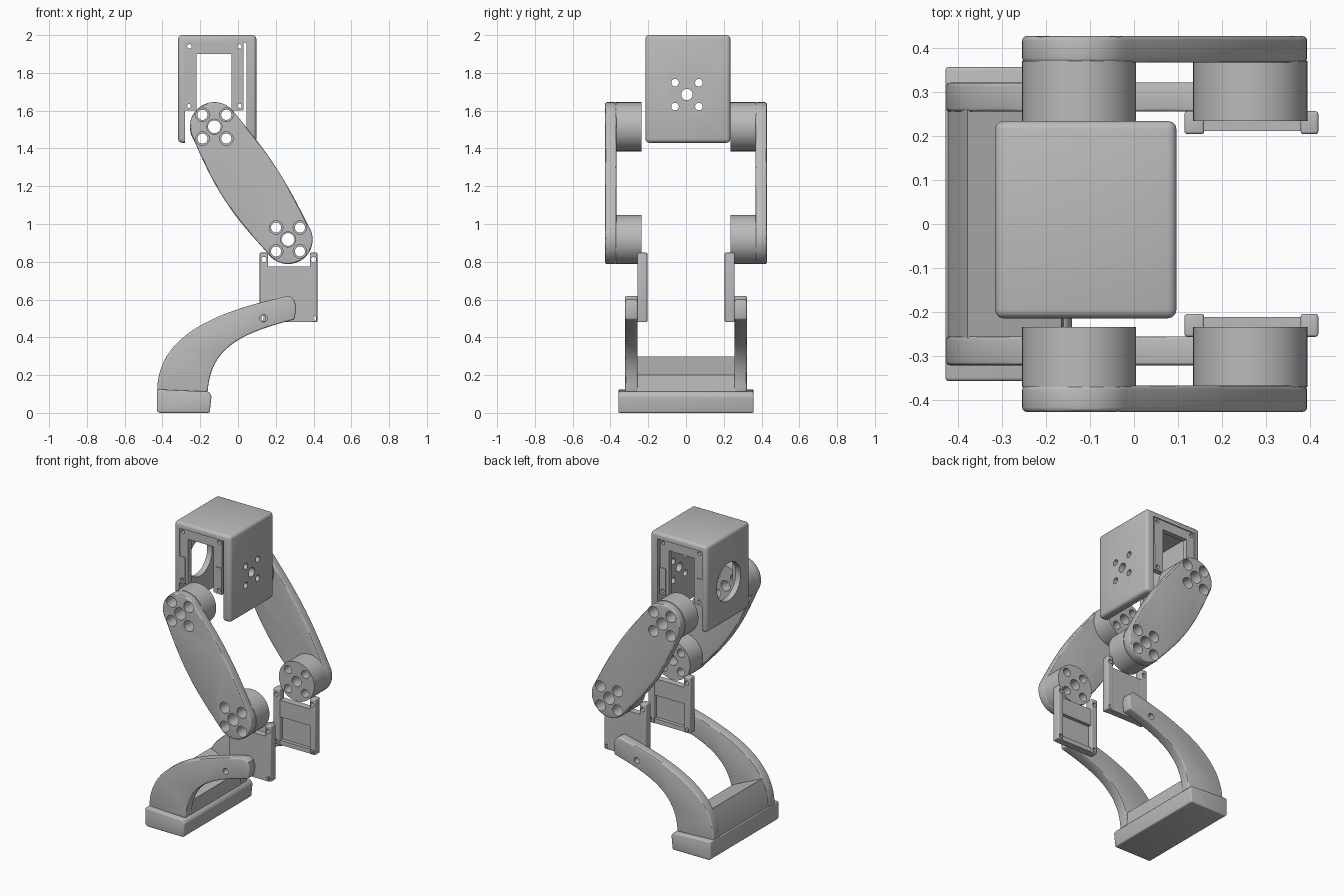
import bpy, bmesh, math
from mathutils import Vector, Matrix
from mathutils.geometry import interpolate_bezier

cube = bpy.data.objects.get("Cube")
if cube:
    bpy.data.objects.remove(cube, do_unlink=True)

GREY = (0.5, 0.5, 0.5, 1.0)
mat = bpy.data.materials.new("plain grey")
mat.use_nodes = True
mat.diffuse_color = GREY
for node in mat.node_tree.nodes:
    if node.type == "BSDF_PRINCIPLED":
        node.inputs["Base Color"].default_value = GREY


def add_object(name, bm):
    bmesh.ops.recalc_face_normals(bm, faces=bm.faces)
    me = bpy.data.meshes.new(name)
    bm.to_mesh(me)
    bm.free()
    me.materials.append(mat)
    ob = bpy.data.objects.new(name, me)
    bpy.context.collection.objects.link(ob)
    return ob


def bake(ob):
    """Turn the modifiers of an object into plain mesh."""
    dg = bpy.context.evaluated_depsgraph_get()
    me = bpy.data.meshes.new_from_object(ob.evaluated_get(dg))
    ob.modifiers.clear()
    ob.data = me


def prism(name, outline, y0, y1, bevel=0):
    """Extrude an x-z outline along y."""
    bm = bmesh.new()
    face = bm.faces.new([bm.verts.new((p[0], y0, p[1])) for p in outline])
    ext = bmesh.ops.extrude_face_region(bm, geom=[face])
    moved = [v for v in ext["geom"] if isinstance(v, bmesh.types.BMVert)]
    bmesh.ops.translate(bm, verts=moved, vec=(0, y1 - y0, 0))
    ob = add_object(name, bm)
    if bevel:
        mod = ob.modifiers.new("round", "BEVEL")
        mod.width, mod.segments = bevel, 3
        mod.limit_method, mod.angle_limit = "ANGLE", math.radians(40)
        bake(ob)
    return ob


def block(name, x0, x1, y0, y1, z0, z1, bevel=0):
    return prism(name, [(x0, z0), (x1, z0), (x1, z1), (x0, z1)], y0, y1, bevel)


def rod(name, axis, centre, r, length, sides=32):
    """Cylinder along the x or y axis."""
    bm = bmesh.new()
    turn = Matrix.Rotation(math.pi / 2, 4, "Y" if axis == "x" else "X")
    bmesh.ops.create_cone(bm, cap_ends=True, segments=sides, radius1=r, radius2=r,
                          depth=length, matrix=Matrix.Translation(centre) @ turn)
    return add_object(name, bm)


def cut(ob, *cutters):
    for c in cutters:
        c.hide_render = True
        mod = ob.modifiers.new("cut", "BOOLEAN")
        mod.operation, mod.solver, mod.object = "DIFFERENCE", "EXACT", c
        bake(ob)
        bpy.data.objects.remove(c, do_unlink=True)


def mirror(ob, name):
    """Copy a part to the opposite side of y = 0."""
    me = ob.data.copy()
    me.transform(Matrix.Scale(-1, 4, (0, 1, 0)))
    me.flip_normals()
    twin = bpy.data.objects.new(name, me)
    bpy.context.collection.objects.link(twin)


PATTERN = [(0, 0)] + [(sx * 0.063, sz * 0.063) for sx in (-1, 1) for sz in (-1, 1)]

# Hip housing: inverted U with a round opening on one wall, bolt holes on the other
hip = block("hip_housing", -0.317, 0.097, -0.215, 0.235, 1.43, 2.0, 0.02)
cut(hip, block("cutter", -0.28, 0.045, -0.5, 0.5, 1.0, 1.96),
    rod("cutter", "x", (-0.3, 0.005, 1.685), 0.125, 0.1, 48))
for dy, dz in PATTERN:
    r = 0.02 if dy else 0.03
    cut(hip, rod("cutter", "x", (0.07, 0.005 + dy, 1.685 + dz), r, 0.2, 24))

# Motor mount frames in the two open ends of the housing
L, R, IL, IR = -0.283, 0.03, -0.22, -0.035
FRAME = [(L, 1.6), (IL, 1.6), (IL, 1.9), (IR, 1.9), (IR, 1.6), (R, 1.6),
         (R, 1.985), (L, 1.985)]
for side, y0, y1 in (("front", -0.208, -0.175), ("back", 0.195, 0.228)):
    frame = prism(side + "_hip_frame", FRAME, y0, y1)
    for x in (-0.257, 0.008):
        for z in (1.625, 1.94):
            cut(frame, rod("cutter", "y", (x, y0, z), 0.012, 0.2, 16))
    for x0, x1 in ((L, -0.24), (-0.013, R)):
        lug = block(side + "_frame_rib", x0, x1, y0 + 0.005, y1 - 0.005, 1.6, 1.775)
        lug.data.transform(Matrix.Translation((0, -0.01 if y0 < 0 else 0.01, 0)))
        for z in (1.625,):
            cut(lug, rod("cutter", "y", ((x0 + x1) / 2, y0, z), 0.012, 0.2, 16))

# Leg link: bulged plate with a round boss at each joint
A, B, RAD = Vector((-0.125, 1.515)), Vector((0.265, 0.918)), 0.13
along = (B - A).normalized()
across = Vector((-along.y, along.x))


def link_outline():
    span, pts = (B - A).length, []
    for end, start in ((B, -90), (A, 90)):
        for i in range(25):
            a = math.radians(start + i * 7.5)
            pts.append(end + RAD * (along * math.cos(a) + across * math.sin(a)))
        sign, bulge = (1, 0.025) if end is B else (-1, 0.037)
        for i in range(1, 16):
            t = i / 16 if sign < 0 else 1 - i / 16
            v = RAD + bulge * math.sin(math.pi * t)
            pts.append(A + along * span * t + across * sign * v)
    return pts


link = prism("back_leg_link", link_outline(), 0.368, 0.428, 0.01)
bosses = [rod("back_%s_boss" % n, "y", (p.x, 0.303, p.y), RAD, 0.136, 64)
          for n, p in (("hip", A), ("knee", B))]
for joint, boss in zip((A, B), bosses):
    for dx, dz in PATTERN:
        x, z = joint.x + dx, joint.y + dz
        small, big = (0.027, 0.036) if dx else (0.034, 0.04)
        cut(link, rod("cutter", "y", (x, 0.4, z), big, 0.2, 24))
        cut(boss, rod("cutter", "y", (x, 0.38, z), big, 0.16, 24),
            rod("cutter", "y", (x, 0.3, z), small, 0.4, 24))
for ob in [link] + bosses:
    mirror(ob, ob.name.replace("back", "front"))

# Ankle motor bracket: panel with posts, cross bar and screw holes
X0, X1, Z0, Z1 = 0.115, 0.42, 0.48, 0.848
parts = [block("back_ankle_panel", X0 + 0.03, X1 - 0.02, 0.235, 0.256, Z0, 0.775),
         block("back_ankle_bar", X0 + 0.02, X1 - 0.025, 0.212, 0.245, 0.665, 0.775),
         block("back_ankle_sill", X0 + 0.02, X1 - 0.02, 0.212, 0.245, Z0, 0.51)]
for n, xa, xb in (("inner", X0, X0 + 0.045), ("outer", X1 - 0.04, X1)):
    post = block("back_ankle_%s_post" % n, xa, xb, 0.205, 0.257, Z0, Z1, 0.006)
    for z in (0.5, 0.812):
        cut(post, rod("cutter", "y", ((xa + xb) / 2, 0.23, z), 0.014, 0.2, 16))
    parts.append(post)

# Curved foot arm
top = interpolate_bezier(*[Vector(p) for p in
                           ((0.27, 0.62), (-0.1, 0.54), (-0.43, 0.42), (-0.428, 0.11))], 28)
low = interpolate_bezier(*[Vector(p) for p in
                           ((-0.16, 0.11), (-0.15, 0.36), (0.05, 0.43), (0.3, 0.495))], 28)
arm = prism("back_foot_arm", list(top) + list(low) + [(0.308, 0.56), (0.297, 0.6)],
            0.256, 0.322, 0.008)
cut(arm, rod("cutter", "y", (0.135, 0.29, 0.5), 0.02, 0.3, 20))
parts.append(arm)
for ob in parts:
    mirror(ob, ob.name.replace("back", "front"))

# Heel block between the arms, and the sole
prism("heel_block", [(-0.427, 0.1), (-0.415, 0.2), (-0.38, 0.298), (-0.165, 0.2), (-0.16, 0.1)],
      -0.26, 0.26)
prism("sole", [(-0.418, 0.0), (-0.15, 0.0), (-0.14, 0.09), (-0.155, 0.112), (-0.43, 0.125),
               (-0.43, 0.012)], -0.358, 0.358, 0.008)

# Smooth the rounded surfaces, keep hard edges
bpy.ops.object.select_all(action="DESELECT")
for ob in bpy.context.collection.objects:
    if ob.type == "MESH" and mat.name in ob.data.materials:
        ob.select_set(True)
        bpy.context.view_layer.objects.active = ob
bpy.ops.object.shade_smooth_by_angle()
